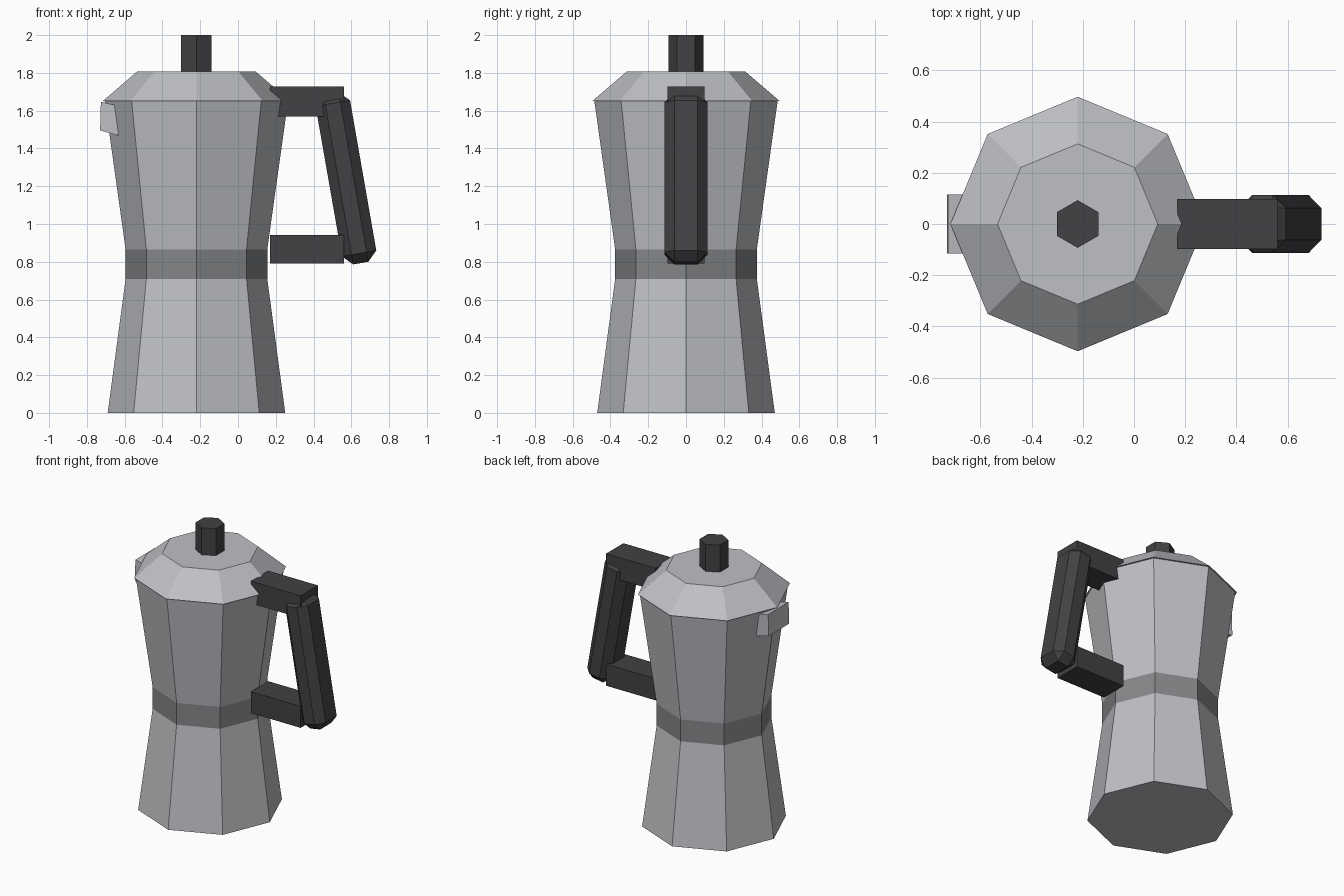
import bpy, bmesh, math
from mathutils import Matrix, Vector

cube = bpy.data.objects.get("Cube")
if cube:
    bpy.data.objects.remove(cube, do_unlink=True)

AXIS_X = -0.22  # centre line of the pot


def material(name, color):
    m = bpy.data.materials.new(name)
    m.use_nodes = True
    m.diffuse_color = (*color, 1)
    bsdf = next(n for n in m.node_tree.nodes if n.type == 'BSDF_PRINCIPLED')
    bsdf.inputs["Base Color"].default_value = (*color, 1)
    return m


aluminium = material("aluminium", (0.52, 0.53, 0.555))
band_grey = material("dark band", (0.235, 0.24, 0.25))
plastic = material("black plastic", (0.054, 0.053, 0.058))


def finish(bm, name, *mats):
    bmesh.ops.recalc_face_normals(bm, faces=bm.faces)
    mesh = bpy.data.meshes.new(name)
    bm.to_mesh(mesh)
    bm.free()
    for m in mats:
        mesh.materials.append(m)
    obj = bpy.data.objects.new(name, mesh)
    bpy.context.collection.objects.link(obj)
    return obj


def lathe(name, profile, sides, mats, turn=0.0, band=None):
    """Stack polygon rings of (radius, z) around the pot axis."""
    bm = bmesh.new()
    rings = []
    for r, z in profile:
        angles = [turn + math.tau * i / sides for i in range(sides)]
        rings.append([bm.verts.new((AXIS_X + r * math.cos(a), r * math.sin(a), z))
                      for a in angles])
    for level, (low, high) in enumerate(zip(rings, rings[1:])):
        for i in range(sides):
            j = (i + 1) % sides
            f = bm.faces.new((low[i], low[j], high[j], high[i]))
            f.material_index = int(level == band)
    bm.faces.new(rings[0][::-1])
    bm.faces.new(rings[-1])
    return finish(bm, name, *mats)


def box(name, low, high, mat):
    bm = bmesh.new()
    bmesh.ops.create_cube(bm, size=1)
    low, high = Vector(low), Vector(high)
    bm.transform(Matrix.Translation((low + high) / 2) @ Matrix.Diagonal((*(high - low), 1)))
    return finish(bm, name, mat)


# Octagonal waisted body with darker middle band
lathe("pot_body", [(0.47, 0), (0.375, 0.71), (0.375, 0.865), (0.485, 1.65)],
      8, (aluminium, band_grey), band=1)

# Faceted lid and hexagonal knob
lathe("lid", [(0.497, 1.65), (0.313, 1.808)], 8, (aluminium,))
lathe("lid_knob", [(0.093, 1.80), (0.093, 2.0)], 6, (plastic,), turn=math.pi / 2)

# Spout: slanted block extruded across the right side
bm = bmesh.new()
side = [(-0.726, 1.647), (-0.73, 1.495), (-0.55, 1.447), (-0.55, 1.605)]
face = bm.faces.new([bm.verts.new((x, -0.115, z)) for x, z in side])
ext = bmesh.ops.extrude_face_region(bm, geom=[face])
bmesh.ops.translate(bm, vec=(0, 0.23, 0),
                    verts=[v for v in ext["geom"] if isinstance(v, bmesh.types.BMVert)])
finish(bm, "spout", aluminium)

# Handle brackets
box("upper_handle_bracket", (0.17, -0.097, 1.57), (0.56, 0.097, 1.728), plastic)
box("lower_handle_bracket", (0.17, -0.097, 0.79), (0.56, 0.097, 0.943), plastic)

# Slanted grip with chamfered edges
top, bottom = Vector((0.493, 0, 1.69)), Vector((0.65, 0, 0.793))
axis = top - bottom
lean = math.atan2(axis.x, axis.z)
bm = bmesh.new()
bmesh.ops.create_cube(bm, size=1)
bm.transform(Matrix.Diagonal((0.185, 0.228, axis.length, 1)))
bmesh.ops.bevel(bm, geom=bm.edges[:], offset=0.052, segments=1, affect='EDGES')
bm.transform(Matrix.Translation((top + bottom) / 2) @ Matrix.Rotation(lean, 4, 'Y'))
finish(bm, "handle_grip", plastic)
